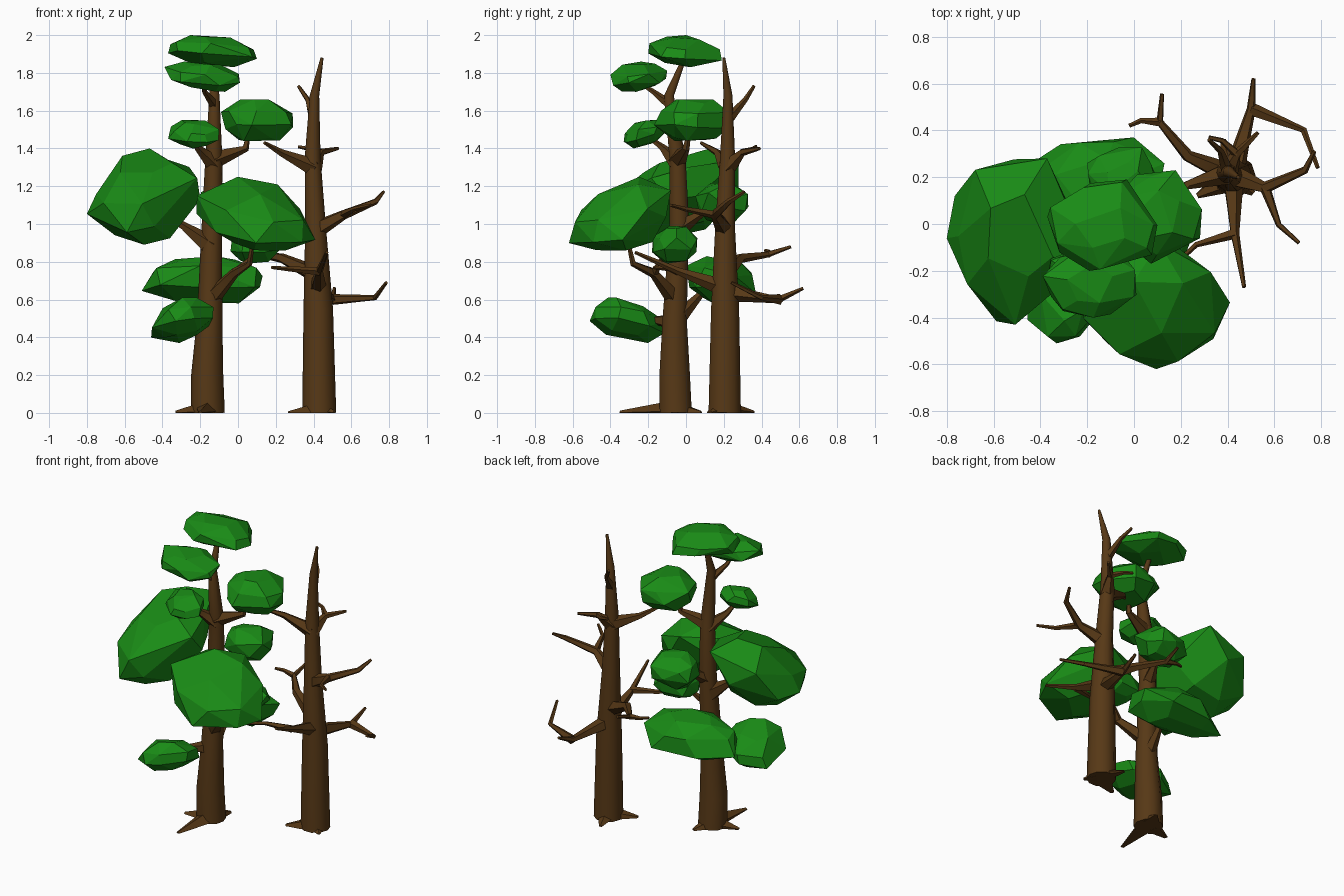
import bpy, bmesh, math, random
from mathutils import Vector, Quaternion, Matrix

if "Cube" in bpy.data.objects:
    bpy.data.objects.remove(bpy.data.objects["Cube"])


def material(name, rgb):
    m = bpy.data.materials.new(name)
    m.diffuse_color = (*rgb, 1)
    m.use_nodes = True
    m.node_tree.nodes["Principled BSDF"].inputs["Base Color"].default_value = m.diffuse_color
    return m


BARK = material("bark", (0.095, 0.040, 0.008))
LEAF = material("leaf", (0.010, 0.26, 0.008))
rnd = random.Random(4)


def finish(name, bm, mat):
    bmesh.ops.recalc_face_normals(bm, faces=bm.faces)
    me = bpy.data.meshes.new(name)
    bm.to_mesh(me)
    bm.free()
    me.materials.append(mat)
    ob = bpy.data.objects.new(name, me)
    bpy.context.collection.objects.link(ob)
    return ob


def tube(bm, pts, radii, sides=5):
    """Tapered tube through pts, closed at both ends, kept above the ground."""
    q, old, rings = Quaternion(), Vector((0, 0, 1)), []
    for i, p in enumerate(pts):
        d = (pts[min(i + 1, len(pts) - 1)] - pts[max(i - 1, 0)]).normalized()
        q = old.rotation_difference(d) @ q
        old = d
        ring = []
        for k in range(sides):
            a = math.tau * k / sides
            v = p + q @ Vector((math.cos(a), math.sin(a), 0)) * radii[i]
            v.z = max(v.z, 0)
            ring.append(bm.verts.new(v))
        rings.append(ring)
    for a, b in zip(rings, rings[1:]):
        for k in range(sides):
            n = (k + 1) % sides
            bm.faces.new((a[k], a[n], b[n], b[k]))
    bm.faces.new(rings[0][::-1])
    bm.faces.new(rings[-1])


class Tree:
    """A trunk with limbs, forks and roots, all in one mesh."""

    def __init__(self, *trunk):          # each entry: x, y, z, radius
        self.bm = bmesh.new()
        self.axis = [Vector(t[:3]) for t in trunk]
        tube(self.bm, self.axis, [t[3] for t in trunk], 10)

    def at(self, z):
        for a, b in zip(self.axis, self.axis[1:]):
            if z <= b.z:
                return a.lerp(b, (z - a.z) / (b.z - a.z))

    def limb(self, z, *path, r=0.05):
        """Limb leaving the trunk at height z; a lone tip gets a bent elbow."""
        self.fork(self.at(z), *path, r=r)

    def fork(self, start, *path, r=0.024):
        pts = [Vector(start)] + [Vector(p) for p in path]
        if len(path) == 1:
            a, b = pts
            side = (b - a).cross(Vector((0, 0, 1))) * 0.12
            pts.insert(1, a.lerp(b, 0.6) + side)
        pts.insert(1, pts[0].lerp(pts[1], 0.5))
        n = len(pts) - 1
        tube(self.bm, pts, [0.009 + (r - 0.009) * (1 - i / n) ** 1.2 for i in range(n + 1)])

    def roots(self, *tips):
        for x, y in tips:
            a, b = self.axis[0], Vector((x, y, 0))
            tube(self.bm, [a.lerp(b, f) for f in (0.25, 0.6, 1)], [0.055, 0.035, 0.012])

    def done(self, name):
        ob = finish(name, self.bm, BARK)
        bpy.context.view_layer.objects.active = ob
        ob.select_set(True)
        bpy.ops.object.shade_smooth_by_angle(angle=math.radians(40))
        ob.select_set(False)


def leaves(name, lo, hi, tilt=(0, 0), yaw=15):
    """Faceted boulder-like clump, sheared by tilt and fitted to a bounding box."""
    lo, hi = Vector(lo), Vector(hi)
    size = hi - lo
    turn = Matrix.Rotation(math.radians(yaw), 3, 'Z')
    pts = []
    for z, r, n in ((-1, 0.55, 5), (-0.35, 0.97, 7), (0.4, 0.95, 7), (1, 0.5, 5)):
        off = rnd.random()
        for k in range(n):
            a = math.tau * (k + off + rnd.uniform(-0.25, 0.25)) / n
            c, s = math.cos(a), math.sin(a)
            rr = r * (abs(c) ** 3 + abs(s) ** 3) ** (-1 / 3) * rnd.uniform(0.88, 1.08)
            p = turn @ Vector((c * rr, s * rr, z + rnd.uniform(-0.14, 0.14)))
            p = Vector([p[i] * size[i] / 2 for i in range(3)])
            p.z += p.x * tilt[0] + p.y * tilt[1]
            pts.append(p)
    a = [min(p[i] for p in pts) for i in range(3)]
    b = [max(p[i] for p in pts) for i in range(3)]
    bm = bmesh.new()
    for p in pts:
        bm.verts.new([lo[i] + (p[i] - a[i]) / (b[i] - a[i]) * size[i] for i in range(3)])
    bmesh.ops.convex_hull(bm, input=bm.verts)
    bmesh.ops.delete(bm, geom=[v for v in bm.verts if not v.link_faces], context='VERTS')
    bmesh.ops.dissolve_limit(bm, angle_limit=math.radians(12), verts=bm.verts, edges=bm.edges)
    finish(name, bm, LEAF)


# Living tree
t = Tree((-.16, -.055, 0, .09), (-.163, -.06, .2, .085), (-.15, -.06, .5, .067),
         (-.138, -.035, 1, .054), (-.128, -.045, 1.35, .045), (-.125, -.09, 1.68, .027),
         (-.14, 0, 1.9, .01))
elbow = (-.02, -.17, .74)
t.limb(.6, elbow, (.06, -.28, .79), (.08, -.31, .92))
t.fork(elbow, (.1, -.08, .86))
t.limb(.88, (-.29, -.05, .99), (-.45, -.06, 1.08), r=.06)
t.limb(.48, (-.28, -.28, .5))
t.limb(.48, (-.17, .16, .72))
t.limb(.98, (-.11, .16, 1.1))
t.limb(1.34, (.04, 0, 1.4), (.06, .02, 1.5))
t.limb(1.32, (-.24, -.2, 1.46))
t.limb(1.63, (-.18, -.25, 1.75), r=.028)
t.roots((-.33, -.09), (-.2, -.35), (-.11, .08))
t.done("living_tree_wood")

# Dead tree with bare forked limbs
t = Tree((.43, .205, 0, .09), (.425, .207, .55, .078), (.41, .207, 1, .054),
         (.395, .22, 1.35, .042), (.405, .222, 1.68, .025), (.445, .2, 1.88, .008))
elbow = (.5, .49, .6)
t.limb(.64, elbow, (.51, .62, .66))
t.fork(elbow, (.725, .4, .61), (.785, .24, .69), r=.03)
elbow = (.56, .155, 1.05)
t.limb(.97, elbow, (.73, .23, 1.12), (.77, .31, 1.17))
t.fork(elbow, (.705, -.08, 1.1))
elbow = (.43, -.04, .75)
t.limb(.66, elbow, (.47, -.27, .85))
t.fork(elbow, (.18, -.17, .77))
elbow = (.11, .435, .84)
t.limb(.73, (.23, .29, .82), elbow, (.12, .555, .88))
t.fork(elbow, (-.02, .42, .86), r=.02)
t.limb(1.3, (.14, .08, 1.43))
elbow = (.44, .3, 1.38)
t.limb(1.3, elbow, (.53, .39, 1.4))
t.fork(elbow, (.32, .37, 1.41), r=.02)
t.limb(1.55, (.32, .36, 1.73), r=.03)
t.roots((.27, .12), (.38, .36), (.51, .13))
t.done("dead_tree_wood")

# Leaf clumps, top to bottom
leaves("crown_leaves", (-.37, -.2, 1.83), (.1, .19, 2), (-.1, -.08))
leaves("upper_front_leaves", (-.39, -.4, 1.7), (.01, -.1, 1.86), (-.1, .1))
leaves("upper_right_leaves", (-.09, -.17, 1.44), (.29, .23, 1.66))
leaves("upper_left_leaves", (-.37, -.33, 1.4), (-.1, -.1, 1.55), (0, .3))
leaves("large_left_leaves", (-.8, -.43, .89), (-.2, .28, 1.4), (.2, .35))
leaves("large_front_leaves", (-.22, -.62, .86), (.41, -.08, 1.25), (-.2, .3), 38)
leaves("middle_back_leaves", (-.2, .05, 1), (.1, .33, 1.22))
leaves("small_middle_leaves", (-.04, -.18, .79), (.25, .06, .99))
leaves("lower_back_leaves", (-.51, 0, .58), (.13, .37, .83), (0, -.1))
leaves("lower_front_leaves", (-.46, -.51, .37), (-.13, -.11, .61), (.3, -.25))
